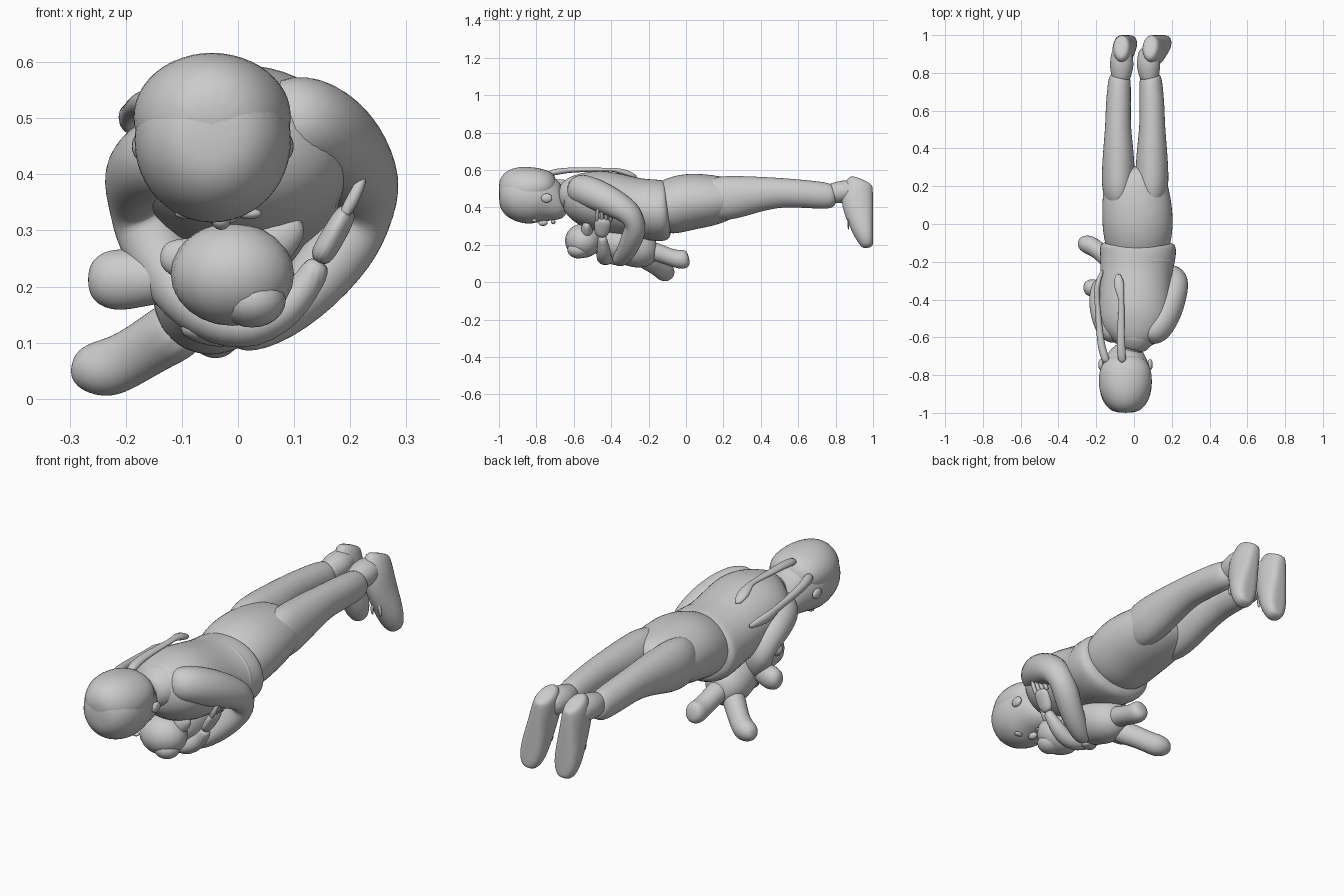
import bpy, bmesh
from math import cos, sin, tau
from mathutils import Vector


def finish(name, bm, levels):
    bmesh.ops.recalc_face_normals(bm, faces=bm.faces)
    me = bpy.data.meshes.new(name)
    bm.to_mesh(me)
    bm.free()
    for p in me.polygons:
        p.use_smooth = True
    ob = bpy.data.objects.new(name, me)
    bpy.context.collection.objects.link(ob)
    if levels:
        mod = ob.modifiers.new("smooth", 'SUBSURF')
        mod.levels = mod.render_levels = levels
    return ob


def tube(name, pts, up=(0, 0, 1), sides=12, ymax=None):
    """Loft ellipses (x, y, z, side radius, up radius) along a path."""
    bm = bmesh.new()
    c = [Vector(p[:3]) for p in pts]
    rings = []
    for i, p in enumerate(pts):
        t = (c[min(i + 1, len(c) - 1)] - c[max(i - 1, 0)]).normalized()
        side = t.cross(Vector(up)).normalized()
        n = side.cross(t)
        ring = []
        for k in range(sides):
            a = tau * k / sides
            v = c[i] + side * p[3] * 1.04 * cos(a) + n * p[4] * 1.04 * sin(a)
            if ymax is not None:
                v.y = min(v.y, ymax)
            ring.append(bm.verts.new(v))
        rings.append(ring)
    for r, s in zip(rings, rings[1:]):
        for k in range(sides):
            j = (k + 1) % sides
            bm.faces.new((r[k], r[j], s[j], s[k]))
    bm.faces.new(rings[0])
    bm.faces.new(rings[-1])
    return finish(name, bm, 2)


def blob(name, loc, radii, rot=(0, 0, 0)):
    bm = bmesh.new()
    bmesh.ops.create_uvsphere(bm, u_segments=20, v_segments=12, radius=1)
    ob = finish(name, bm, 0)
    ob.location, ob.scale, ob.rotation_euler = loc, radii, rot
    return ob


# Head and neck
tube("head", [(-.045, -1, .465, .04, .04), (-.045, -.985, .465, .085, .09),
              (-.045, -.93, .465, .13, .135), (-.045, -.84, .462, .144, .152),
              (-.045, -.77, .452, .135, .144), (-.04, -.71, .42, .108, .108),
              (-.035, -.665, .39, .078, .068), (-.03, -.635, .38, .04, .035)])
tube("hair", [(-.047, -1, .49, .04, .04), (-.047, -.968, .495, .10, .10),
              (-.047, -.88, .495, .143, .127), (-.045, -.78, .51, .142, .106),
              (-.045, -.72, .525, .112, .075), (-.045, -.69, .53, .05, .04)])
tube("neck", [(-.035, -.74, .455, .065, .065), (-.02, -.66, .46, .06, .058),
              (0, -.57, .46, .08, .075)])
blob("nose", (-.03, -.765, .318), (.017, .025, .017))
blob("lips", (-.03, -.71, .322), (.028, .012, .012))
for s in (-1, 1):
    blob("eye", (-.035 + s * .055, -.81, .33), (.022, .014, .010))
    blob("ear", (-.045 + s * .13, -.745, .45), (.014, .03, .024))

# Braids lying over the back
tube("braid", [(-.06, -.74, .58, .025, .02), (-.07, -.66, .598, .024, .016),
               (-.07, -.55, .602, .021, .013), (-.065, -.42, .602, .015, .010),
               (-.07, -.38, .602, .017, .011), (-.08, -.32, .585, .034, .020),
               (-.085, -.26, .56, .014, .010)], sides=8)
tube("side_braid", [(-.14, -.74, .53, .025, .025), (-.17, -.67, .53, .022, .022),
                    (-.185, -.55, .52, .018, .018), (-.195, -.40, .51, .014, .015),
                    (-.20, -.35, .50, .018, .028), (-.185, -.29, .49, .014, .022),
                    (-.165, -.24, .48, .008, .010)], sides=8)

# Jacket with a collar and hem
tube("jacket", [(0, -.655, .475, .06, .06), (0, -.63, .475, .11, .10),
                (.005, -.57, .455, .18, .138), (.008, -.48, .437, .198, .166),
                (.008, -.37, .42, .192, .163), (.01, -.26, .40, .188, .155),
                (.02, -.18, .387, .20, .165), (.022, -.12, .38, .206, .165),
                (.022, -.085, .385, .18, .15)])
tube("collar", [(-.015, -.67, .465, .055, .058), (-.01, -.65, .465, .085, .075),
                (0, -.60, .47, .115, .105), (0, -.57, .47, .11, .10)])
tube("waist_fold", [(.02, -.24, .395, .17, .13), (.02, -.215, .392, .198, .162),
                    (.02, -.19, .39, .198, .162), (.02, -.165, .39, .17, .13)])

# Sleeves hugging the toy
tube("right_arm", [(.05, -.60, .50, .05, .06), (.11, -.57, .50, .085, .085),
                   (.17, -.48, .47, .08, .085), (.21, -.37, .415, .074, .076),
                   (.23, -.29, .365, .066, .066), (.205, -.265, .295, .064, .064),
                   (.135, -.30, .20, .058, .055), (.05, -.34, .13, .047, .045),
                   (-.02, -.37, .112, .037, .035)], up=(.5, .1, -.9))
tube("left_arm", [(-.07, -.60, .47, .05, .06), (-.13, -.56, .435, .075, .075),
                  (-.165, -.47, .415, .07, .07), (-.178, -.37, .38, .066, .066),
                  (-.172, -.32, .32, .062, .062), (-.125, -.36, .22, .055, .055),
                  (-.06, -.42, .14, .048, .045), (.03, -.44, .115, .04, .038),
                  (.11, -.44, .18, .038, .036), (.15, -.45, .25, .034, .034)],
     up=(-.5, .1, -.9))
tube("left_hand", [(.14, -.45, .24, .032, .022), (.17, -.45, .29, .045, .022),
                   (.20, -.44, .345, .045, .02)], up=(1, 0, 0))
for i in range(4):
    y = -.475 + i * .024
    tube("left_finger", [(.185, y, .32, .013, .012), (.21, y, .365, .013, .012),
                         (.225, y + .005, .40, .009, .009)], up=(0, 1, 0), sides=6)
tube("right_hand", [(-.01, -.37, .115, .027, .025), (-.05, -.39, .115, .035, .022),
                    (-.10, -.42, .13, .025, .018)])

# Trousers
tube("trouser_seat", [(.02, -.17, .39, .15, .12), (.02, -.1, .40, .177, .15),
                      (.02, 0, .43, .189, .154), (.015, .1, .437, .185, .144),
                      (.01, .19, .443, .174, .126), (.01, .26, .455, .15, .10),
                      (.01, .31, .46, .10, .06)])
for n, s, x0 in (("left", -1, 0), ("right", 1, .012)):
    tube(n + "_trouser_leg", [
        (s * .08 + x0, .08, .44, .06, .09), (s * .083 + x0, .18, .447, .088, .122),
        (s * .083 + x0, .28, .457, .088, .113), (s * .083 + x0, .40, .473, .080, .092),
        (s * .085 + x0, .52, .48, .067, .077),
        (s * .083 + x0, .62, .473, .067, .075), (s * .08 + x0, .70, .467, .063, .073),
        (s * .076 + x0, .77, .46, .060, .07), (s * .073 + x0, .80, .467, .045, .05)])
    # Ankle cuff
    tube(n + "_ankle", [(s * .07 + x0, .75, .47, .045, .05),
                        (s * .067 + x0, .80, .478, .056, .056),
                        (s * .065 + x0, .84, .485, .064, .06),
                        (s * .065 + x0, .875, .488, .06, .058),
                        (s * .065 + x0, .94, .48, .05, .055)])
    # Shoe hanging toe down with a flat sole at the back end
    h, t = (-.067, -.035) if s < 0 else (.085, .155)
    shoe = [(.55, .94, .03, .06), (.53, .93, .046, .075), (.47, .915, .056, .09),
            (.40, .925, .056, .088), (.32, .945, .061, .075), (.25, .96, .06, .058),
            (.205, .97, .045, .04), (.185, .975, .022, .025)]
    tube(n + "_shoe", [(h + (t - h) * (.545 - z) / .36, y, z, a, b)
                       for z, y, a, b in shoe], up=(0, 1, 0), ymax=1.0)
    # Lace bow
    for k in (-1, 1):
        x = h + (t - h) * .6
        tube("lace", [(x, .87, .36, .006, .006), (x + k * .025, .865, .32, .012, .005),
                      (x + k * .02, .87, .28, .005, .005)], up=(0, 1, 0), sides=6)

# Toy bear
blob("toy_head", (-.01, -.55, .222), (.11, .097, .092))
blob("toy_muzzle", (.025, -.575, .175), (.06, .06, .048))
tube("toy_ear", [(.04, -.53, .26, .05, .04), (.085, -.53, .30, .038, .026),
                 (.115, -.53, .316, .018, .015)], up=(0, 1, 0))
tube("toy_ear", [(-.05, -.53, .235, .05, .045), (-.105, -.53, .252, .038, .026),
                 (-.14, -.53, .258, .02, .015)], up=(0, 1, 0))
tube("toy_body", [(-.01, -.50, .22, .06, .06), (-.02, -.44, .215, .095, .085),
                  (-.035, -.33, .20, .11, .105), (-.05, -.24, .175, .108, .105),
                  (-.06, -.18, .165, .078, .08), (-.06, -.15, .165, .03, .03)])
tube("toy_arm", [(-.08, -.38, .22, .045, .045), (-.15, -.36, .215, .042, .045),
                 (-.21, -.34, .212, .05, .058), (-.25, -.335, .212, .042, .047),
                 (-.268, -.335, .212, .018, .02)])
tube("toy_leg_low", [(-.08, -.24, .14, .055, .06), (-.14, -.18, .105, .048, .052),
                     (-.195, -.135, .07, .046, .05), (-.235, -.11, .052, .052, .054),
                     (-.275, -.10, .055, .042, .042), (-.296, -.095, .06, .018, .02)])
tube("toy_leg_back", [(-.05, -.22, .18, .055, .055), (-.045, -.14, .155, .046, .046),
                      (-.04, -.06, .125, .046, .046), (-.04, -.01, .12, .05, .055),
                      (-.04, .018, .128, .03, .035)])
